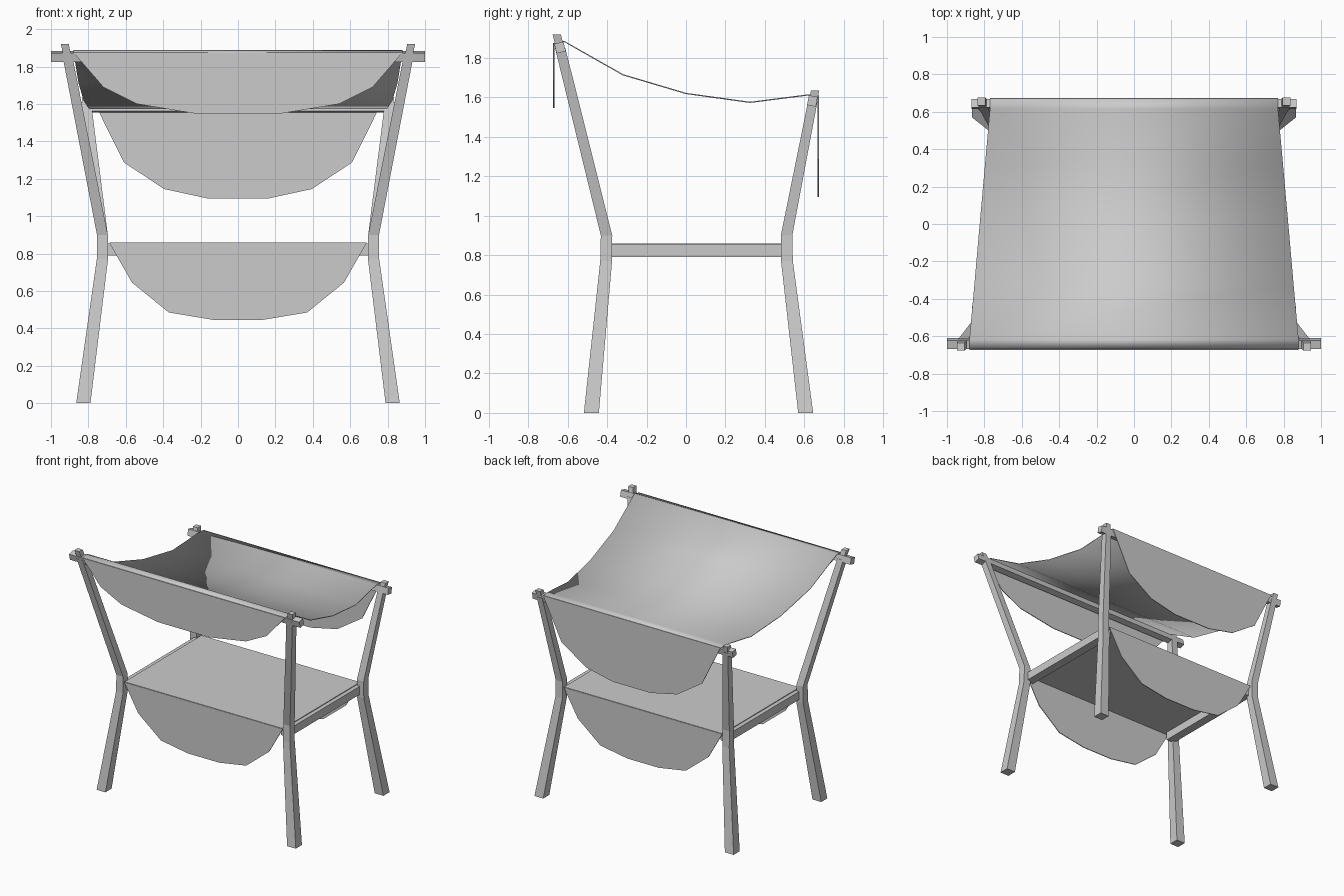
import bpy, math

if "Cube" in bpy.data.objects:
    bpy.data.objects.remove(bpy.data.objects["Cube"])


def make(name, verts, faces, thickness=0, smooth=False):
    me = bpy.data.meshes.new(name)
    me.from_pydata(verts, [], faces)
    me.update()
    ob = bpy.data.objects.new(name, me)
    bpy.context.collection.objects.link(ob)
    if thickness:
        mod = ob.modifiers.new("thickness", 'SOLIDIFY')
        mod.thickness, mod.offset = thickness, 0
    if smooth:
        bpy.ops.object.select_all(action='DESELECT')
        ob.select_set(True)
        bpy.context.view_layer.objects.active = ob
        bpy.ops.object.shade_smooth_by_angle(angle=math.radians(30))
    return ob


def leg(name, side, rings):
    """Square-section leg through rings of (x, y, z, half width)."""
    verts, faces = [], []
    for x, y, z, h in rings:
        verts += [(side * x + a * h, y + b * h, z)
                  for a, b in ((-1, -1), (1, -1), (1, 1), (-1, 1))]
    for r in range(len(rings) - 1):
        for k in range(4):
            a, b = r * 4 + k, r * 4 + (k + 1) % 4
            faces.append((a, b, b + 4, a + 4))
    n = len(verts)
    faces += [(3, 2, 1, 0), (n - 4, n - 3, n - 2, n - 1)]
    make(name, verts, faces)


def box(name, loc, size, tilt=0):
    bpy.ops.mesh.primitive_cube_add(size=1, location=loc, rotation=(tilt, 0, 0))
    ob = bpy.context.object
    ob.name, ob.scale = name, size


def flap(name, y, half):
    """Hanging cloth end, mirrored from one half outline of (x, z)."""
    pts = [(x, y, z) for x, z in half] + [(-x, y, z) for x, z in reversed(half)]
    make(name, pts, [tuple(range(len(pts)))], 0.006)


def sheet(name, rows, smooth=False):
    """Cloth across x, from rows of (half width, y, z)."""
    verts = [(s * w, y, z) for w, y, z in rows for s in (-1, 1)]
    faces = [(2 * i, 2 * i + 1, 2 * i + 3, 2 * i + 2) for i in range(len(rows) - 1)]
    make(name, verts, faces, 0.006, smooth)


# Bent legs with narrow peg tops
front = [(0.827, -0.480, 0, 0.038), (0.725, -0.405, 0.77, 0.030),
         (0.725, -0.403, 0.90, 0.029), (0.911, -0.638, 1.85, 0.026),
         (0.911, -0.638, 1.85, 0.021), (0.926, -0.656, 1.92, 0.021)]
back = [(0.827, 0.607, 0, 0.038), (0.725, 0.512, 0.77, 0.030),
        (0.725, 0.510, 0.90, 0.029), (0.806, 0.643, 1.58, 0.024),
        (0.806, 0.643, 1.58, 0.021), (0.815, 0.655, 1.635, 0.021)]
for side, tag in ((-1, "left"), (1, "right")):
    leg("front_leg_" + tag, side, front)
    leg("back_leg_" + tag, side, back)
    # Shelf rail
    box("side_rail_" + tag, (side * 0.685, 0.053, 0.822), (0.07, 0.90, 0.064))

# Canopy crossbars, leaning with the legs
box("front_crossbar", (0, -0.639, 1.853), (2.0, 0.048, 0.05), math.radians(14))
box("back_crossbar", (0, 0.641, 1.582), (1.74, 0.045, 0.05), math.radians(-11))

# Canopy cloth and its hanging ends
sheet("canopy", [(0.88, -0.668, 1.873), (0.88, -0.618, 1.884), (0.853, -0.32, 1.715),
                 (0.825, 0, 1.62), (0.796, 0.325, 1.575), (0.77, 0.615, 1.612),
                 (0.77, 0.67, 1.607)], True)
flap("front_canopy_flap", -0.671, [(0.88, 1.875), (0.72, 1.69), (0.54, 1.60), (0.22, 1.547)])
flap("back_canopy_flap", 0.671, [(0.77, 1.61), (0.61, 1.287), (0.395, 1.145), (0.165, 1.095)])

# Shelf cloth and its hanging ends
sheet("shelf", [(0.688, -0.425, 0.857), (0.688, 0.53, 0.857)])
outline = [(0.688, 0.857), (0.567, 0.645), (0.37, 0.485), (0.135, 0.446)]
flap("front_shelf_flap", -0.425, outline)
flap("back_shelf_flap", 0.53, outline)
